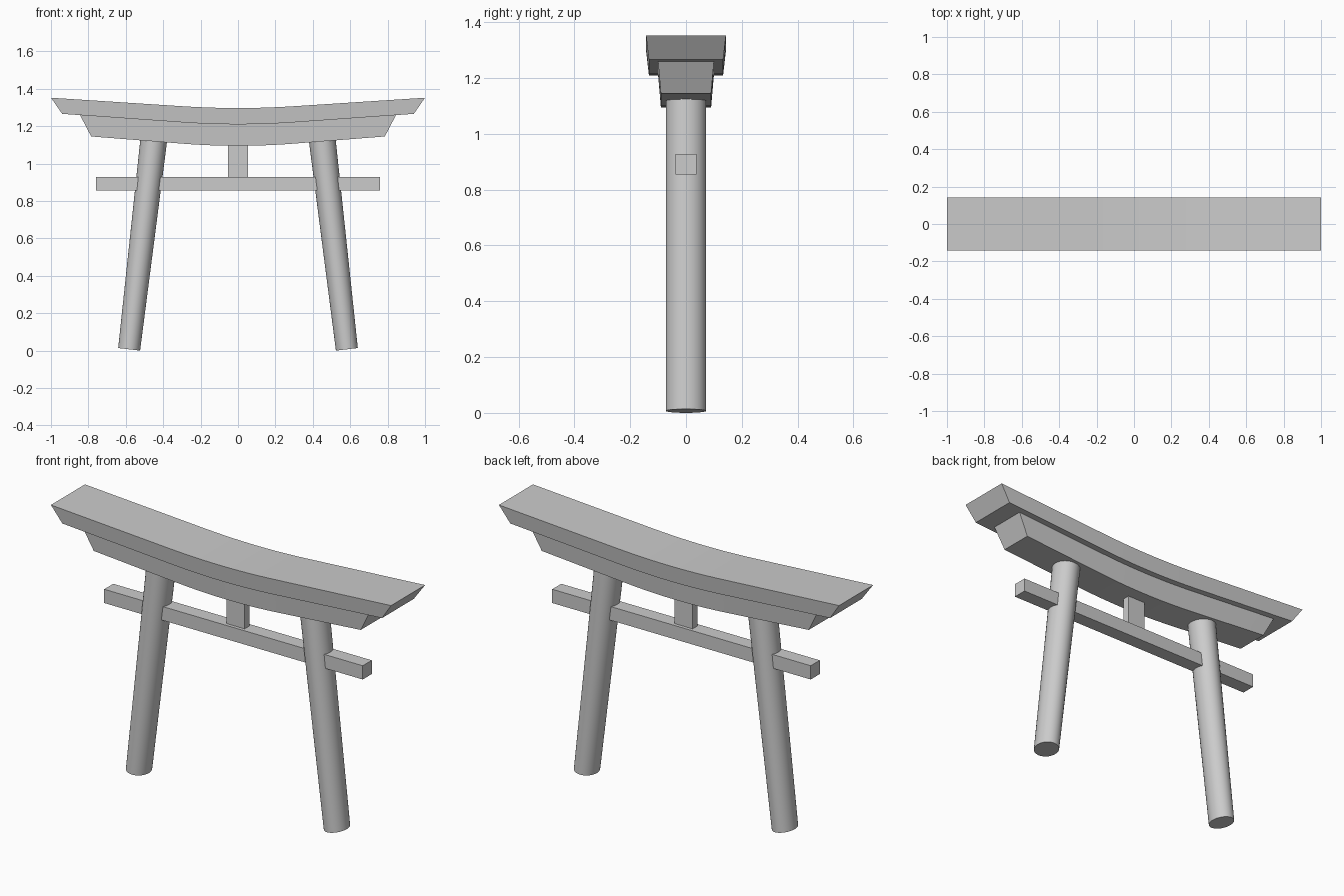
import bpy, bmesh, math
from mathutils import Matrix, Vector

if "Cube" in bpy.data.objects:
    bpy.data.objects.remove(bpy.data.objects["Cube"])


def finish(name, bm, smooth=False):
    bmesh.ops.recalc_face_normals(bm, faces=bm.faces)
    mesh = bpy.data.meshes.new(name)
    bm.to_mesh(mesh)
    bm.free()
    ob = bpy.data.objects.new(name, mesh)
    bpy.context.collection.objects.link(ob)
    if smooth:
        bpy.ops.object.select_all(action='DESELECT')
        bpy.context.view_layer.objects.active = ob
        ob.select_set(True)
        bpy.ops.object.shade_smooth_by_angle(angle=math.radians(30))
    return ob


def box(name, half_x, half_y, z0, z1):
    bm = bmesh.new()
    bmesh.ops.create_cube(bm, size=1)
    bmesh.ops.scale(bm, verts=bm.verts, vec=(2 * half_x, 2 * half_y, z1 - z0))
    bmesh.ops.translate(bm, verts=bm.verts, vec=(0, 0, (z0 + z1) / 2))
    return finish(name, bm)


BEND = 0.3   # the beams curve within this distance of the middle, then run straight


def curved_beam(name, bottom, top):
    """bottom / top = (half length, half depth, z at middle, z at ends)"""
    bm = bmesh.new()
    n = 10
    rings = []
    for i in range(-1, n + 2):
        ring = []
        for (length, depth, z_mid, z_end), sides in ((bottom, (-1, 1)), (top, (1, -1))):
            x = -length if i < 0 else length if i > n else BEND * (2 * i / n - 1)
            slope = (z_end - z_mid) / (length - BEND / 2)
            a = abs(x)
            rise = a * a / (2 * BEND) if a <= BEND else a - BEND / 2
            ring += [bm.verts.new((x, s * depth, z_mid + slope * rise)) for s in sides]
        rings.append(ring)
    for r0, r1 in zip(rings, rings[1:]):
        for k in range(4):
            j = (k + 1) % 4
            bm.faces.new((r0[k], r0[j], r1[j], r1[k]))
    bm.faces.new(rings[0])
    bm.faces.new(rings[-1])
    return finish(name, bm, True)


# Leaning pillars, narrower across the front at the foot
TILT = math.radians(6.7)
for side, label in ((-1, "left"), (1, "right")):
    bm = bmesh.new()
    bmesh.ops.create_cone(bm, cap_ends=True, segments=32, radius1=1, radius2=1, depth=1)
    for v in bm.verts:
        upper = v.co.z > 0
        v.co = Vector((v.co.x * (0.072 if upper else 0.059), v.co.y * 0.0725,
                       1.165 if upper else 0))
    bm.transform(Matrix.Translation((side * 0.582, 0, 0.007))
                 @ Matrix.Rotation(-side * TILT, 4, 'Y'))
    finish(label + "_pillar", bm, True)

# Straight tie beam and the short centre strut
box("tie_beam", 0.76, 0.038, 0.855, 0.928)
box("centre_strut", 0.053, 0.02, 0.92, 1.12)

# Upswept lintels
curved_beam("lower_lintel", (0.785, 0.09, 1.095, 1.145), (0.845, 0.1, 1.211, 1.26))
curved_beam("top_lintel", (0.94, 0.133, 1.21, 1.266), (1.0, 0.143, 1.297, 1.352))
